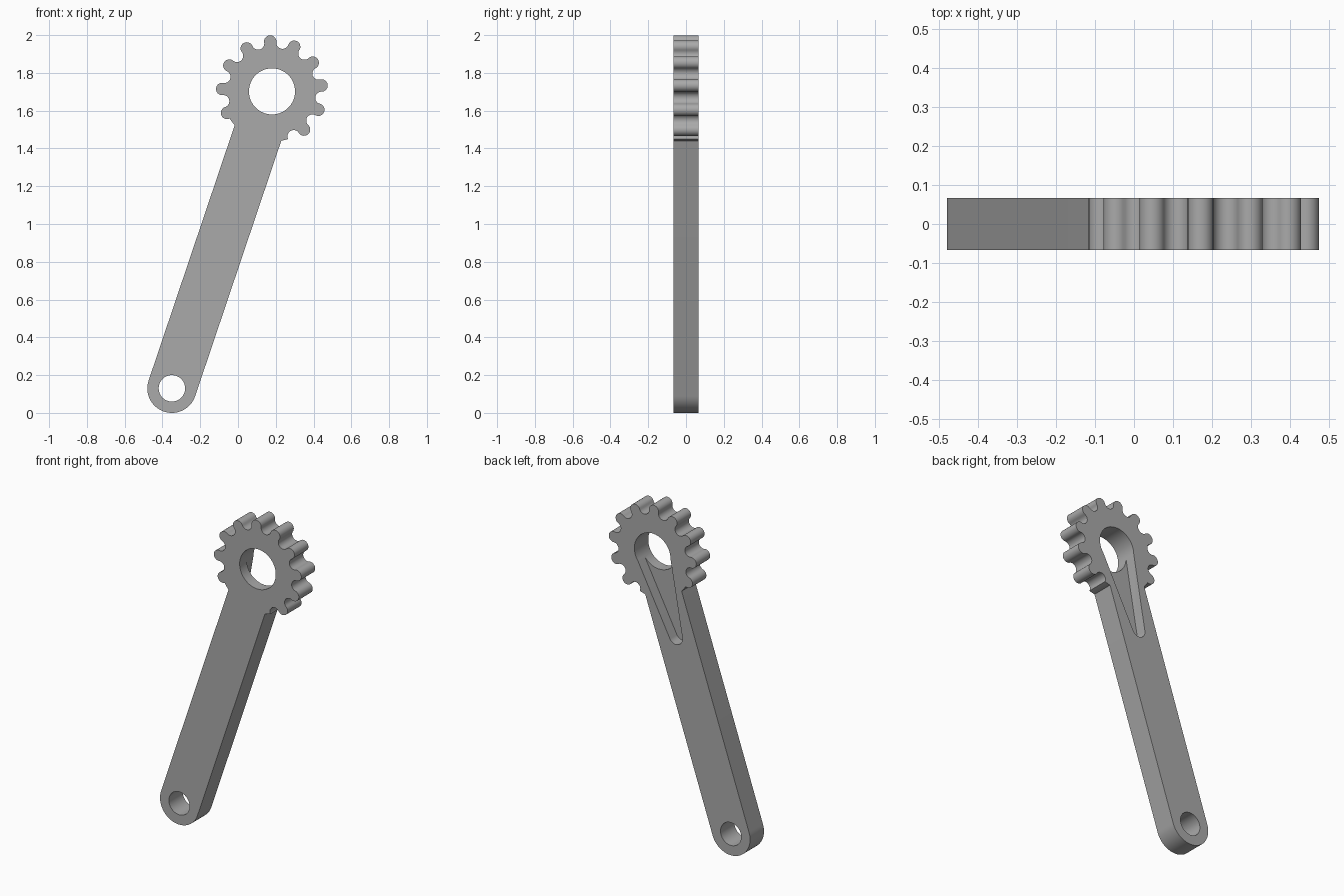
import bpy, bmesh, math
from math import sin, cos, radians, pi, asin

cube = bpy.data.objects.get("Cube")
if cube:
    bpy.data.objects.remove(cube, do_unlink=True)

HALF = 0.067                      # half of the plate thickness
PIVOT, HUB = (-0.35, 0.13), (0.18, 1.702)
ARM_R, PITCH_R = 0.13, 0.266
LENGTH = math.dist(PIVOT, HUB)
TILT = math.atan2(HUB[1] - PIVOT[1], HUB[0] - PIVOT[0])
TEETH, STEP, START = 10, radians(28.4), radians(-71.3)

metal = bpy.data.materials.new("grey_metal")
metal.use_nodes = True
GREY = (0.4, 0.4, 0.4, 1)
metal.diffuse_color = GREY
metal.node_tree.nodes["Principled BSDF"].inputs["Base Color"].default_value = GREY


def polar(centre, radius, angle):
    return centre[0] + radius * cos(angle), centre[1] + radius * sin(angle)


def arc(centre, radius, start, end, steps):
    return [polar(centre, radius, start + (end - start) * i / steps) for i in range(steps + 1)]


def plate(name, outline, y0, y1):
    """Extrude an x-z outline from y0 to y1."""
    bm = bmesh.new()
    face = bm.faces.new([bm.verts.new((x, y0, z)) for x, z in outline])
    extruded = bmesh.ops.extrude_face_region(bm, geom=[face])["geom"]
    verts = [v for v in extruded if isinstance(v, bmesh.types.BMVert)]
    bmesh.ops.translate(bm, vec=(0, y1 - y0, 0), verts=verts)
    bmesh.ops.recalc_face_normals(bm, faces=bm.faces)
    mesh = bpy.data.meshes.new(name)
    bm.to_mesh(mesh)
    bm.free()
    mesh.materials.append(metal)
    obj = bpy.data.objects.new(name, mesh)
    bpy.context.collection.objects.link(obj)
    return obj


# Gear rim: alternating round valleys and round teeth
outline = []
half = STEP / 2
bump = PITCH_R * sin(half / 2)
for i in range(TEETH * 2):
    mid = START + half * (i + 0.5)
    centre = polar(HUB, PITCH_R * cos(half / 2), mid)
    turn = pi / 2 if i % 2 else -pi / 2
    first = mid - pi / 2 if i % 2 else mid + 3 * pi / 2
    outline += arc(centre, bump, first, first + 2 * turn, 12)[:-1]

# Plain rim beside the arm, then the arm with its round foot
join = asin(ARM_R / PITCH_R)
back = TILT + pi
outline += arc(HUB, PITCH_R, START + STEP * TEETH, back - join, 4)
outline += arc(PIVOT, ARM_R, TILT + pi / 2, TILT + 3 * pi / 2, 32)
outline += arc(HUB, PITCH_R, back + join, START + 2 * pi, 4)[:-1]
arm = plate("geared_arm", outline, -HALF, HALF)

# Tapered slot, sunk halfway into the back and open to the hub hole
HUB_R, SLOT_R, REACH = 0.122, 0.045, 0.495
slot_end = polar(HUB, REACH, back)
lean = pi / 2 - asin((HUB_R - SLOT_R) / REACH)
slot = [polar(HUB, HUB_R * 0.985, back + lean), polar(HUB, HUB_R * 0.985, back - lean)]
slot += arc(slot_end, SLOT_R, back - lean, back + lean, 20)

cutters = [
    plate("hub_hole_cutter", arc(HUB, HUB_R, 0, 2 * pi, 64)[:-1], -0.2, 0.2),
    plate("pivot_hole_cutter", arc(PIVOT, 0.07, 0, 2 * pi, 48)[:-1], -0.2, 0.2),
    plate("slot_cutter", slot, 0, 0.2),
]
bpy.ops.object.select_all(action="DESELECT")
arm.select_set(True)
bpy.context.view_layer.objects.active = arm
for cutter in cutters:
    cutter.hide_render = True
    cut = arm.modifiers.new(cutter.name, "BOOLEAN")
    cut.operation, cut.solver, cut.object = "DIFFERENCE", "EXACT", cutter
    bpy.ops.object.modifier_apply(modifier=cut.name)
    bpy.data.objects.remove(cutter, do_unlink=True)

bpy.ops.object.shade_smooth_by_angle(angle=radians(30))
